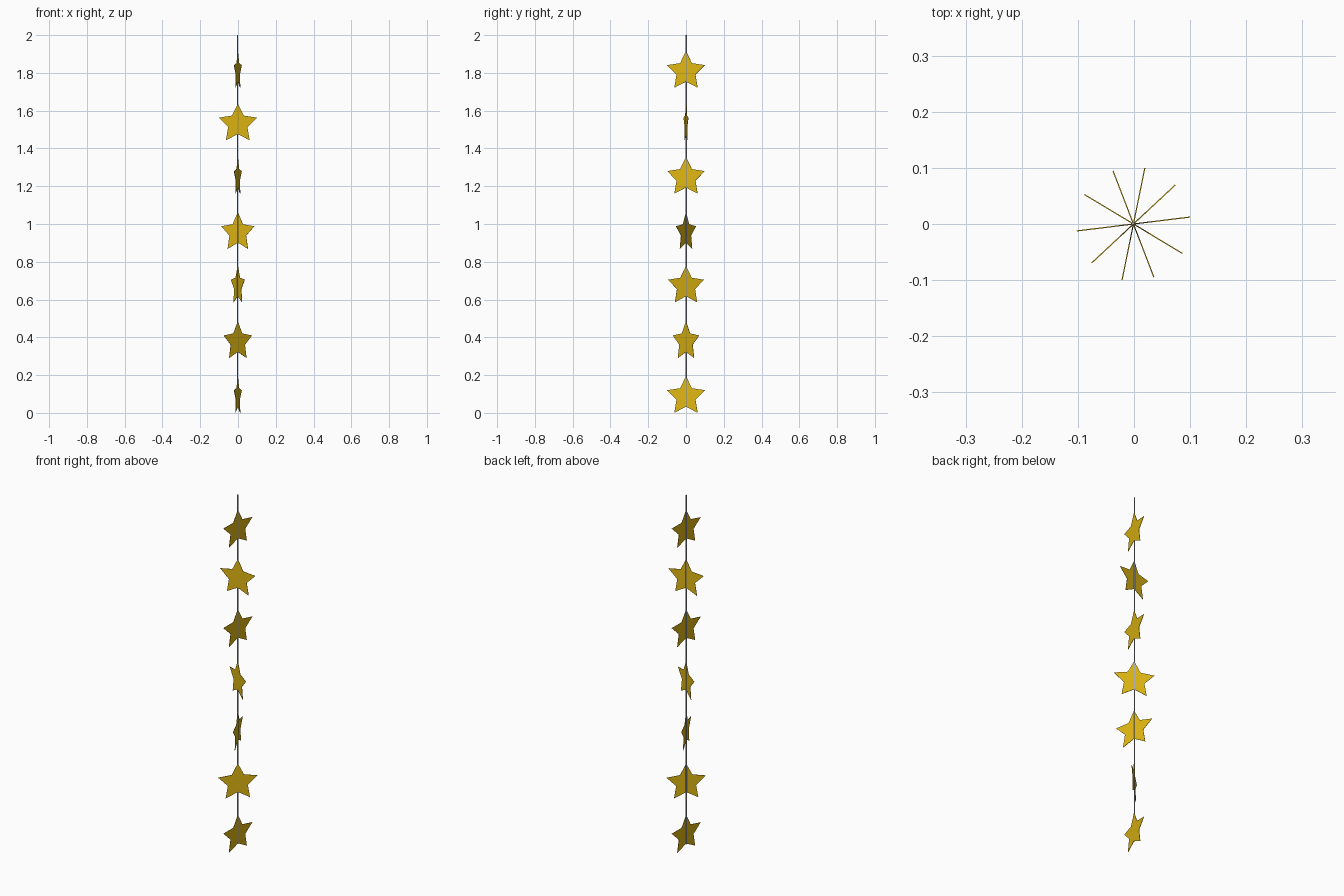
import bpy, bmesh, math
from mathutils import Matrix

if "Cube" in bpy.data.objects:
    bpy.data.objects.remove(bpy.data.objects["Cube"])


def material(name, rgb):
    m = bpy.data.materials.new(name)
    m.diffuse_color = (*rgb, 1.0)
    m.use_nodes = True
    m.node_tree.nodes["Principled BSDF"].inputs["Base Color"].default_value = m.diffuse_color
    return m


gold = material("gold", (0.74, 0.47, 0.006))
grey = material("string grey", (0.42, 0.42, 0.45))

OUTER, INNER, THICK = 0.107, 0.054, 0.002


def finish(bm, name, mat):
    bmesh.ops.recalc_face_normals(bm, faces=bm.faces)
    mesh = bpy.data.meshes.new(name)
    bm.to_mesh(mesh)
    bm.free()
    mesh.materials.append(mat)
    obj = bpy.data.objects.new(name, mesh)
    bpy.context.collection.objects.link(obj)
    return obj


def star(name, z, angle):
    """Thin upright five-pointed star, turned about the string."""
    bm = bmesh.new()
    ring = []
    for i in range(10):
        r = INNER if i % 2 else OUTER
        a = math.radians(90 + 36 * i)
        ring.append(bm.verts.new((r * math.cos(a), -THICK / 2, r * math.sin(a))))
    face = bm.faces.new(ring)
    ext = bmesh.ops.extrude_face_region(bm, geom=[face], use_keep_orig=True)
    moved = [g for g in ext["geom"] if isinstance(g, bmesh.types.BMVert)]
    bmesh.ops.translate(bm, verts=moved, vec=(0, THICK, 0))
    obj = finish(bm, name, gold)
    obj.location = (-0.001, 0, z)
    obj.rotation_euler[2] = math.radians(angle)


# Seven stars, bottom to top: height of centre, turn in degrees
for n, (z, angle) in enumerate([(0.087, 78.5), (0.377, 43), (0.672, 111), (0.955, 149),
                                (1.247, 78.5), (1.530, 7), (1.808, 78.5)], 1):
    star(f"star_{n}", z, angle)

# Thin hanging string
BOTTOM, TOP = 0.03, 2.0
bm = bmesh.new()
bmesh.ops.create_cone(bm, cap_ends=True, segments=6, radius1=0.003, radius2=0.003,
                      depth=TOP - BOTTOM,
                      matrix=Matrix.Translation((-0.002, 0.001, (TOP + BOTTOM) / 2)))
finish(bm, "string", grey)
